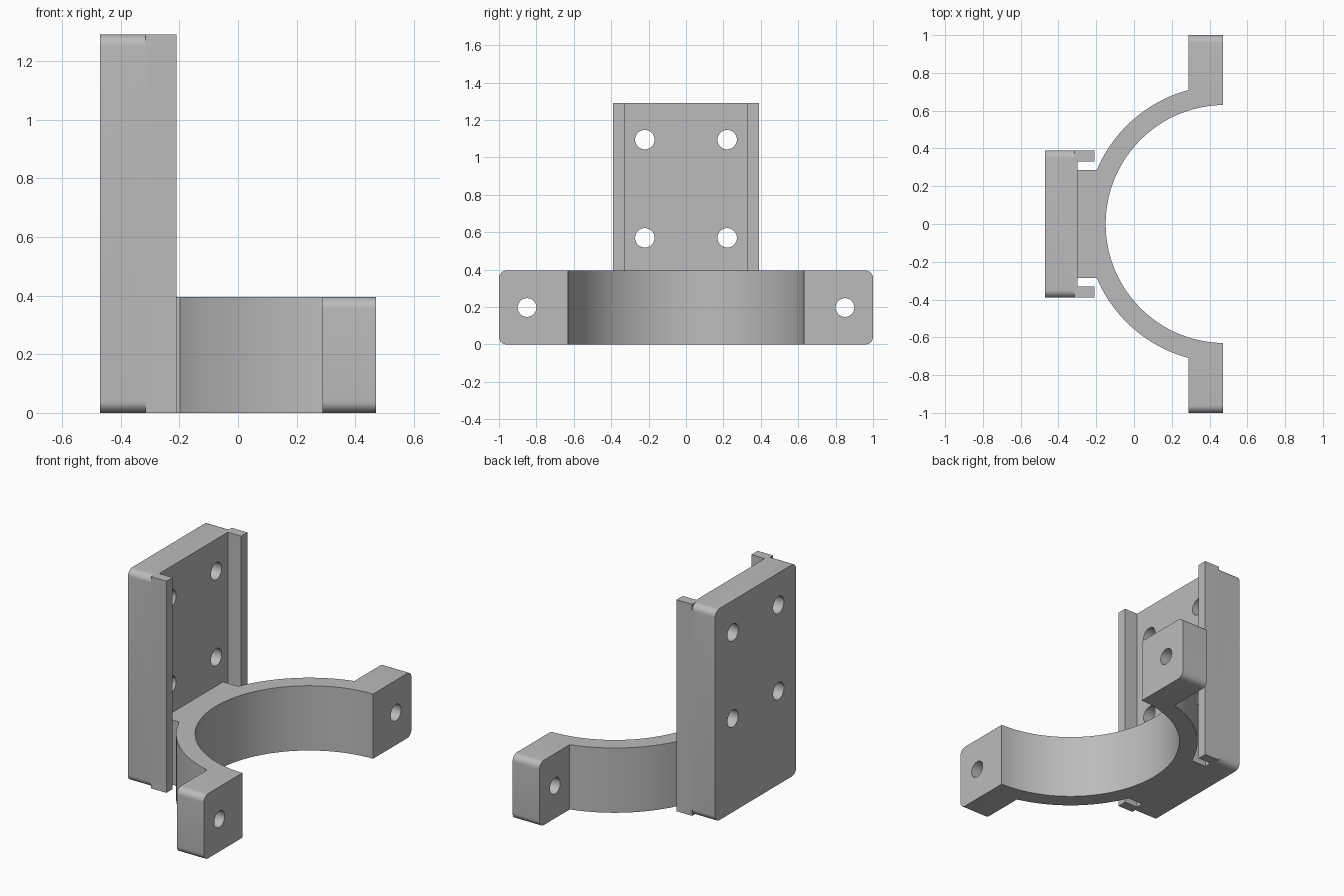
import bpy
import bmesh
from math import cos, sin, pi, asin
from mathutils import Vector

cube = bpy.data.objects.get("Cube")
if cube:
    bpy.data.objects.remove(cube, do_unlink=True)

grey = bpy.data.materials.new("plain grey")
grey.use_nodes = True
colour = (0.5, 0.5, 0.5, 1)
grey.diffuse_color = colour
grey.node_tree.nodes["Principled BSDF"].inputs["Base Color"].default_value = colour

PLATE_H, CLAMP_H = 1.29, 0.395
BACK, FRONT = -0.47, 0.47
CENTRE, INNER, OUTER = 0.48, 0.63, 0.735


def prism(name, points, direction):
    """Extrude a closed outline of 3D points along a direction."""
    bm = bmesh.new()
    face = bm.faces.new([bm.verts.new(p) for p in points])
    result = bmesh.ops.extrude_face_region(bm, geom=[face])
    moved = [v for v in result["geom"] if isinstance(v, bmesh.types.BMVert)]
    bmesh.ops.translate(bm, verts=moved, vec=Vector(direction))
    bmesh.ops.recalc_face_normals(bm, faces=bm.faces)
    mesh = bpy.data.meshes.new(name)
    bm.to_mesh(mesh)
    bm.free()
    mesh.materials.append(grey)
    obj = bpy.data.objects.new(name, mesh)
    bpy.context.collection.objects.link(obj)
    return obj


def slab(name, x, y, z, radii=(0, 0, 0, 0)):
    """Box along x; radii round its corners: low, low-far, high-far, high."""
    corners = [(y[0], z[0], 1, 1), (y[1], z[0], -1, 1),
               (y[1], z[1], -1, -1), (y[0], z[1], 1, -1)]
    points = []
    for i, ((cy, cz, sy, sz), r) in enumerate(zip(corners, radii)):
        steps = 8 if r else 0
        for k in range(steps + 1):
            a = pi + i * pi / 2 + k / max(steps, 1) * pi / 2
            points.append((x[0], cy + r * (sy + cos(a)), cz + r * (sz + sin(a))))
    return prism(name, points, (x[1] - x[0], 0, 0))


def combine(target, tool, operation):
    """Apply a boolean and remove the helper."""
    mod = target.modifiers.new("combine", "BOOLEAN")
    mod.operation, mod.object, mod.solver = operation, tool, "EXACT"
    bpy.context.view_layer.objects.active = target
    bpy.ops.object.modifier_apply(modifier=mod.name)
    bpy.data.objects.remove(tool, do_unlink=True)


def drill(target, y, z, r):
    ring = [(-1, y + r * cos(k * pi / 20), z + r * sin(k * pi / 20)) for k in range(40)]
    combine(target, prism("drill", ring, (2, 0, 0)), "DIFFERENCE")


def arc(radius, start, end, steps):
    return [(CENTRE + radius * cos(start + (end - start) * k / steps),
             radius * sin(start + (end - start) * k / steps), 0) for k in range(steps + 1)]


# Mounting plate with side rails and four screw holes
plate = slab("mounting_plate", (BACK, -0.30), (-0.39, 0.39), (0, PLATE_H), (0.04,) * 4)
for side in (-1, 1):
    rail = slab("rail", (-0.315, -0.21), sorted((side * 0.33, side * 0.39)), (0, PLATE_H))
    combine(plate, rail, "UNION")
for y in (-0.22, 0.22):
    for z in (0.57, 1.095):
        drill(plate, y, z, 0.052)

# Half-ring saddle with its neck reaching back to the plate
neck = 0.285
open_in = pi / 2 + asin((CENTRE - FRONT) / INNER)
open_out = pi / 2 + asin((CENTRE - FRONT) / OUTER)
meet = pi - asin(neck / OUTER)
outline = arc(INNER, 2 * pi - open_in, open_in, 64)
outline += arc(OUTER, open_out, meet, 28)
outline += [(-0.30, neck, 0), (-0.30, -neck, 0)]
outline += arc(OUTER, 2 * pi - meet, 2 * pi - open_out, 28)
saddle = prism("clamp_saddle", outline, (0, 0, CLAMP_H))

# Bolt ears at both ends of the saddle
for side in (-1, 1):
    r = 0.04
    radii = (0, r, r, 0) if side > 0 else (r, 0, 0, r)
    ear = slab("ear", (0.288, FRONT), sorted((side * 0.66, side)), (0, CLAMP_H), radii)
    drill(ear, side * 0.85, CLAMP_H / 2, 0.05)
    combine(saddle, ear, "UNION")

# Smooth the curved faces, keep edges sharp
bpy.ops.object.select_all(action="DESELECT")
for obj in (plate, saddle):
    obj.select_set(True)
bpy.context.view_layer.objects.active = plate
bpy.ops.object.shade_smooth_by_angle(angle=pi / 6)
